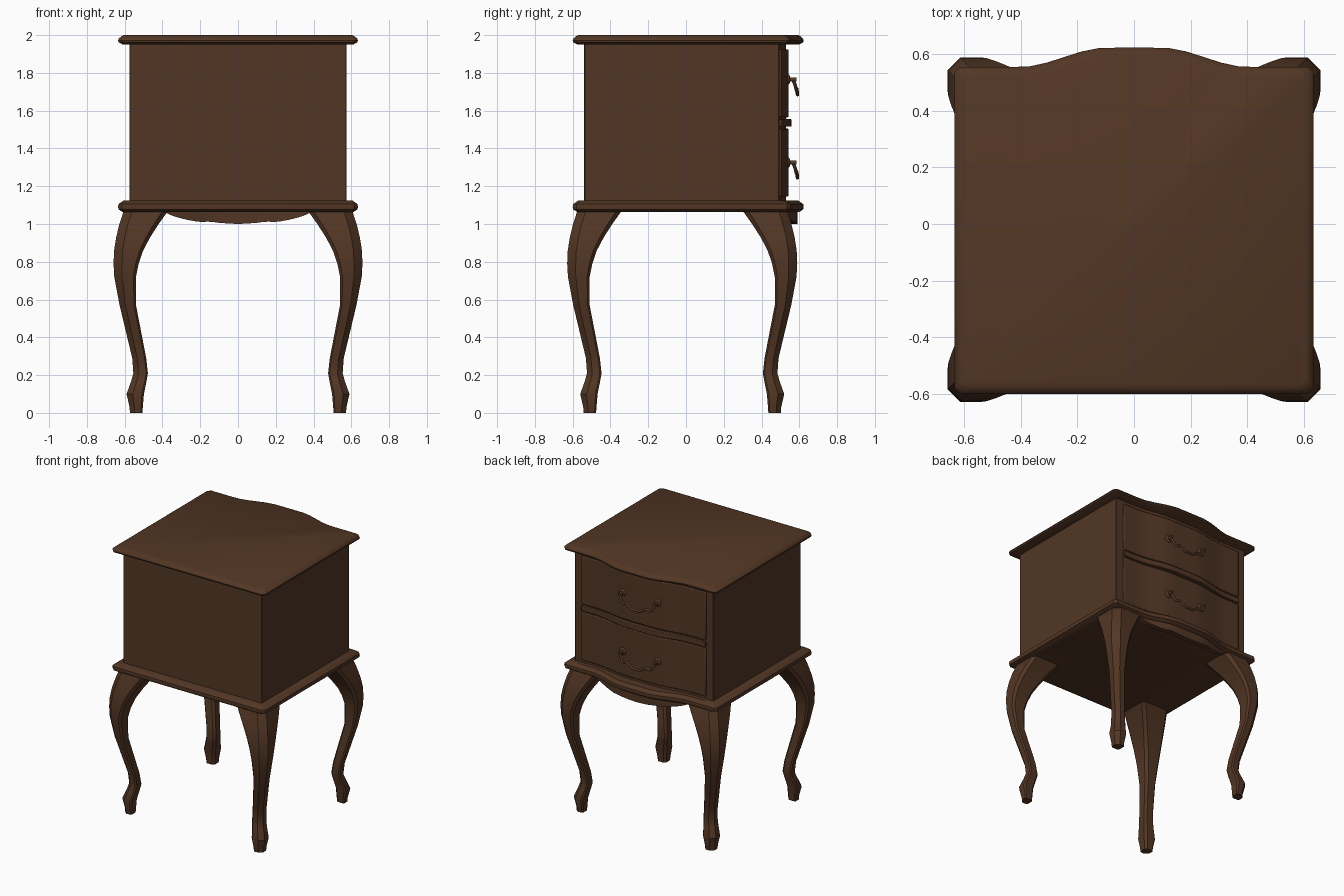
import bpy, bmesh, math
from mathutils import Vector

if "Cube" in bpy.data.objects:
    bpy.data.objects.remove(bpy.data.objects["Cube"])


def material(name, col):
    m = bpy.data.materials.new(name)
    m.diffuse_color = (*col, 1)
    m.use_nodes = True
    m.node_tree.nodes["Principled BSDF"].inputs["Base Color"].default_value = m.diffuse_color
    return m


WOOD = material("dark walnut", (0.085, 0.037, 0.018))


def finish(ob, angle=30):
    ob.data.materials.append(WOOD)
    bpy.ops.object.select_all(action='DESELECT')
    ob.select_set(True)
    bpy.context.view_layer.objects.active = ob
    bpy.ops.object.shade_smooth_by_angle(angle=math.radians(angle))
    return ob


def loft(name, rings, angle=30):
    """Skin a list of equal-length point rings and cap both ends."""
    bm = bmesh.new()
    vs = [[bm.verts.new(p) for p in r] for r in rings]
    n = len(rings[0])
    for a, b in zip(vs, vs[1:]):
        for i in range(n):
            j = (i + 1) % n
            bm.faces.new((a[i], a[j], b[j], b[i]))
    bm.faces.new(vs[0])
    bm.faces.new(vs[-1])
    bmesh.ops.recalc_face_normals(bm, faces=bm.faces)
    me = bpy.data.meshes.new(name)
    bm.to_mesh(me)
    bm.free()
    ob = bpy.data.objects.new(name, me)
    bpy.context.collection.objects.link(ob)
    return finish(ob, angle)


def bulge(x):
    """Serpentine swell of the drawer side, 1 in the middle and 0 at the ends."""
    t = min(1, max(0, (0.40 - abs(x)) / 0.30))
    return t * t * (3 - 2 * t)


def outline(w, yb, yf, amp, c, z):
    pts = [(-w + c, yb, z), (w - c, yb, z), (w, yb + c, z), (w, yf - c, z)]
    for k in range(21):
        x = (w - c) * (1 - k / 10)
        pts.append((x, yf + amp * bulge(x), z))
    return pts + [(-w, yf - c, z), (-w, yb + c, z)]


# moulded top and base slabs
def slab(name, levels):
    loft(name, [outline(0.635 - d, -0.6 + d, 0.555 - d, 0.068, 0.02, z) for z, d in levels])


slab("top_slab", [(1.95, 0.025), (1.962, 0.003), (1.972, 0), (1.982, 0.004), (1.994, 0.018), (2.0, 0.03)])
slab("base_slab", [(1.063, 0.025), (1.077, 0.003), (1.09, 0), (1.105, 0.002), (1.112, 0.012), (1.125, 0.03)])

# cabinet body
loft("cabinet_body", [outline(0.575, -0.54, 0.495, 0.035, 0.004, z) for z in (1.12, 1.955)])


# curved strips that follow the swell of the drawer side
def strip(name, half, lo, hi, yback, yfront, amp, bevel=0.0, n=24):
    rings = []
    for k in range(n + 1):
        x = half * (2 * k / n - 1)
        f, b = yfront + amp * bulge(x), yback + amp * bulge(x)
        rings.append([(x, b, lo(x)), (x, f, lo(x)), (x, f, hi(x)), (x, b, hi(x))])
    ob = loft(name, rings)
    if bevel:
        m = ob.modifiers.new("edge", 'BEVEL')
        m.width, m.segments, m.limit_method = bevel, 2, 'ANGLE'
    return ob


for name, a, b in (("lower_drawer", 1.145, 1.505), ("upper_drawer", 1.565, 1.925)):
    strip(name, 0.515, lambda x: a, lambda x: b, 0.47, 0.506, 0.037, 0.006)
strip("middle_rail", 0.515, lambda x: 1.515, lambda x: 1.555, 0.47, 0.508, 0.05, 0.004)


# scalloped apron
def scallop(x):
    p = [(0, 1.0), (0.09, 1.005), (0.15, 1.013), (0.2, 1.01), (0.27, 1.022), (0.34, 1.04), (0.39, 1.064)]
    x = abs(x)
    for (x0, z0), (x1, z1) in zip(p, p[1:]):
        if x <= x1:
            return z0 + (z1 - z0) * (x - x0) / (x1 - x0)
    return p[-1][1]


strip("apron", 0.385, scallop, lambda x: 1.07, 0.485, 0.525, 0.065)

# cabriole legs: height, inner edge, outer edge
LEG = [(1.07, 0.37, 0.605), (1.0, 0.42, 0.628), (0.93, 0.465, 0.645), (0.86, 0.502, 0.656),
       (0.79, 0.526, 0.659), (0.72, 0.54, 0.655), (0.57, 0.54, 0.627), (0.42, 0.511, 0.591),
       (0.29, 0.486, 0.56), (0.21, 0.477, 0.554), (0.17, 0.484, 0.565), (0.10, 0.498, 0.59),
       (0.03, 0.504, 0.574), (0.0, 0.506, 0.572)]


def leg(name, sx, sy):
    rings = []
    for z, i, o in LEG:
        w = o - i
        co, cs, ci = min(0.045, 0.36 * w), 0.12 * w, min(0.02, 0.2 * w)
        sec = [(i + ci, i), (o - cs, i), (o, i + cs), (o, o - co),
               (o - co, o), (i + cs, o), (i, o - cs), (i, i + ci)]
        rings.append([(sx * a, sy * (b - 0.05) - 0.02, z) for a, b in sec])
    loft(name, rings, 35)


for sx, sn in ((1, "right"), (-1, "left")):
    for sy, fn in ((1, "drawer_side"), (-1, "plain_side")):
        leg(f"{fn}_{sn}_leg", sx, sy)


# drawer pulls: wavy bail, posts and rosettes
def pull(name, z):
    half = [(0.145, 0.566, 0.0), (0.135, 0.578, -0.03), (0.11, 0.585, -0.058), (0.085, 0.587, -0.05),
            (0.06, 0.588, -0.062), (0.035, 0.59, -0.078), (0, 0.59, -0.08)]
    pts = [(-x, y, d) for x, y, d in half] + half[-2::-1]
    cu = bpy.data.curves.new(name + "_bail", 'CURVE')
    cu.dimensions, cu.bevel_depth, cu.bevel_resolution, cu.resolution_u = '3D', 0.009, 2, 4
    cu.use_fill_caps = True
    sp = cu.splines.new('BEZIER')
    sp.bezier_points.add(len(pts) - 1)
    for bp, (x, y, d) in zip(sp.bezier_points, pts):
        bp.co = (x, y, z + d)
        bp.handle_left_type = bp.handle_right_type = 'AUTO'
    cu.materials.append(WOOD)
    bpy.context.collection.objects.link(bpy.data.objects.new(name + "_bail", cu))
    for s, sn in ((1, "right"), (-1, "left")):
        x = s * 0.145
        yf = 0.506 + 0.037 * bulge(x)
        bpy.ops.mesh.primitive_uv_sphere_add(segments=12, ring_count=8, radius=1, location=(x, yf, z))
        ob = bpy.context.object
        ob.name, ob.scale = f"{name}_{sn}_rosette", (0.028, 0.012, 0.028)
        finish(ob, 60)
        bpy.ops.mesh.primitive_cylinder_add(vertices=10, radius=0.011, depth=0.05,
                                            location=(x, yf + 0.02, z), rotation=(math.pi / 2, 0, 0))
        bpy.context.object.name = f"{name}_{sn}_post"
        finish(bpy.context.object, 40)


pull("upper_pull", 1.765)
pull("lower_pull", 1.325)
